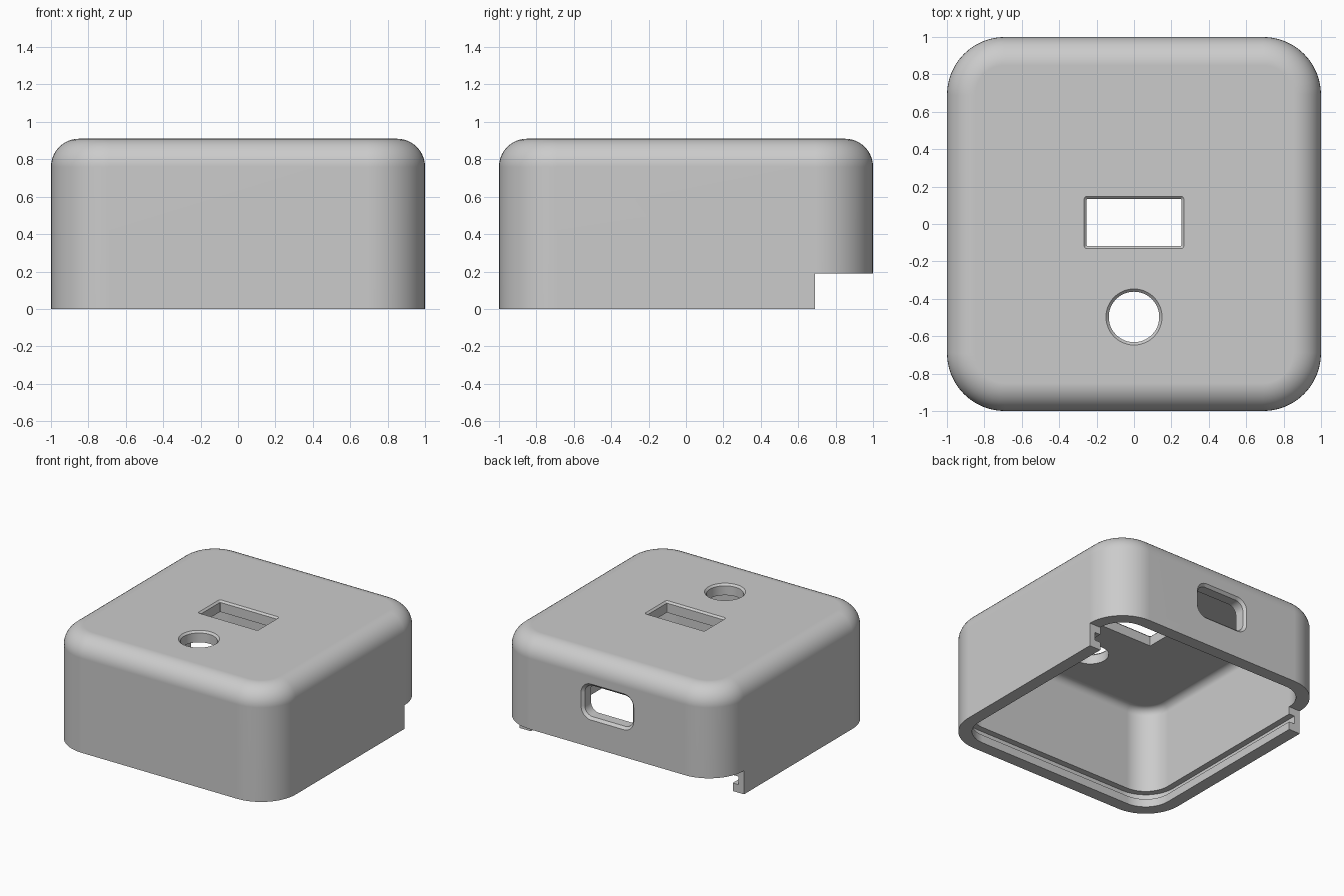
import bpy, bmesh, math
from mathutils import Matrix

cube = bpy.data.objects.get("Cube")
if cube:
    bpy.data.objects.remove(cube, do_unlink=True)

HEIGHT, CORNER, FILLET = 0.91, 0.31, 0.15
WALL, ROOF, INNER_FILLET = 0.10, 0.09, 0.06
NOTCH_Y, NOTCH_Z = 0.69, 0.19


def rounded_ring(bm, hx, hy, r, z, cy, steps=12):
    """Ring of vertices around a rounded rectangle at height z."""
    ring = []
    for k, (sx, sy) in enumerate(((1, 1), (-1, 1), (-1, -1), (1, -1))):
        for i in range(steps + 1):
            a = math.pi / 2 * (k + i / steps)
            ring.append(bm.verts.new((sx * (hx - r) + r * math.cos(a),
                                      cy + sy * (hy - r) + r * math.sin(a), z)))
    return ring


def loft(name, sections, cy=0):
    """Closed solid through (half_x, half_y, radius, z) sections."""
    bm = bmesh.new()
    rings = [rounded_ring(bm, *s, cy) for s in sections]
    for a, b in zip(rings, rings[1:]):
        n = len(a)
        for i in range(n):
            j = (i + 1) % n
            bm.faces.new((a[i], a[j], b[j], b[i]))
    bm.faces.new(rings[0])
    bm.faces.new(rings[-1])
    bmesh.ops.remove_doubles(bm, verts=bm.verts, dist=1e-5)
    bmesh.ops.recalc_face_normals(bm, faces=bm.faces)
    mesh = bpy.data.meshes.new(name)
    bm.to_mesh(mesh)
    bm.free()
    obj = bpy.data.objects.new(name, mesh)
    bpy.context.collection.objects.link(obj)
    return obj


def inset_section(inset, z):
    return (1 - inset, 1 - inset, CORNER - inset, z)


def dome(inset, top, radius, steps=10):
    """Wall top rolling over into a flat roof."""
    angles = [math.pi / 2 * i / steps for i in range(steps + 1)]
    return [inset_section(inset + radius * (1 - math.cos(a)),
                          top - radius + radius * math.sin(a)) for a in angles]


def hole_cutter(name, hx, hy, r, top, chamfer, cy):
    """Straight opening that flares at 45 degrees through its outer face."""
    inner = (hx - chamfer, hy - chamfer, max(r - chamfer, 0.004))
    flare = 0.02
    return loft(name, [(*inner, top - 0.25), (*inner, top - chamfer),
                       (hx + flare, hy + flare, r + flare, top + flare)], cy)


# Shell: outside wall and roof, hollow inside with a groove for a sliding lid
shell = loft("case_shell", [inset_section(0, 0)] + dome(0, HEIGHT, FILLET))
cavity = loft("cavity_cutter",
              [inset_section(WALL, -0.1)] + dome(WALL, HEIGHT - ROOF, INNER_FILLET))
groove = loft("lid_groove_cutter",
              [inset_section(WALL - 0.05, z) for z in (0.065, 0.13)])

# Back notch where the lid slides in
notch = loft("back_notch_cutter", [(1.5, 0.5, 0.01, z) for z in (-0.1, NOTCH_Z)],
             cy=NOTCH_Y + 0.5)

# Roof window, round button hole and back port
window = hole_cutter("window_cutter", 0.267, 0.14, 0.015, HEIGHT, 0.014, cy=0.008)
button = hole_cutter("button_cutter", 0.15, 0.15, 0.15, HEIGHT, 0.015, cy=-0.497)
port = hole_cutter("port_cutter", 0.235, 0.145, 0.09, 1.0, 0.02, cy=-0.555)
port.data.transform(Matrix.Rotation(-math.pi / 2, 4, 'X'))

cutters = [cavity, groove, notch, window, button, port]
for cutter in cutters:
    cutter.hide_render = True
    mod = shell.modifiers.new(cutter.name, 'BOOLEAN')
    mod.operation, mod.solver, mod.object = 'DIFFERENCE', 'EXACT', cutter

# Apply the cuts and drop the cutters
bpy.context.view_layer.update()
graph = bpy.context.evaluated_depsgraph_get()
shell_mesh = bpy.data.meshes.new_from_object(shell.evaluated_get(graph))
shell.modifiers.clear()
shell.data = shell_mesh
for cutter in cutters:
    bpy.data.objects.remove(cutter, do_unlink=True)

# Single grey plastic
grey = bpy.data.materials.new("grey_plastic")
grey.use_nodes = True
colour = (0.6, 0.6, 0.6, 1)
grey.diffuse_color = colour
grey.node_tree.nodes["Principled BSDF"].inputs["Base Color"].default_value = colour
shell.data.materials.clear()
shell.data.materials.append(grey)

# Smooth fillets, crisp cut edges
bpy.ops.object.select_all(action='DESELECT')
shell.select_set(True)
bpy.context.view_layer.objects.active = shell
bpy.ops.object.shade_smooth_by_angle(angle=math.radians(25))
normals = shell.modifiers.new("flat_panel_normals", 'WEIGHTED_NORMAL')
normals.keep_sharp = True
